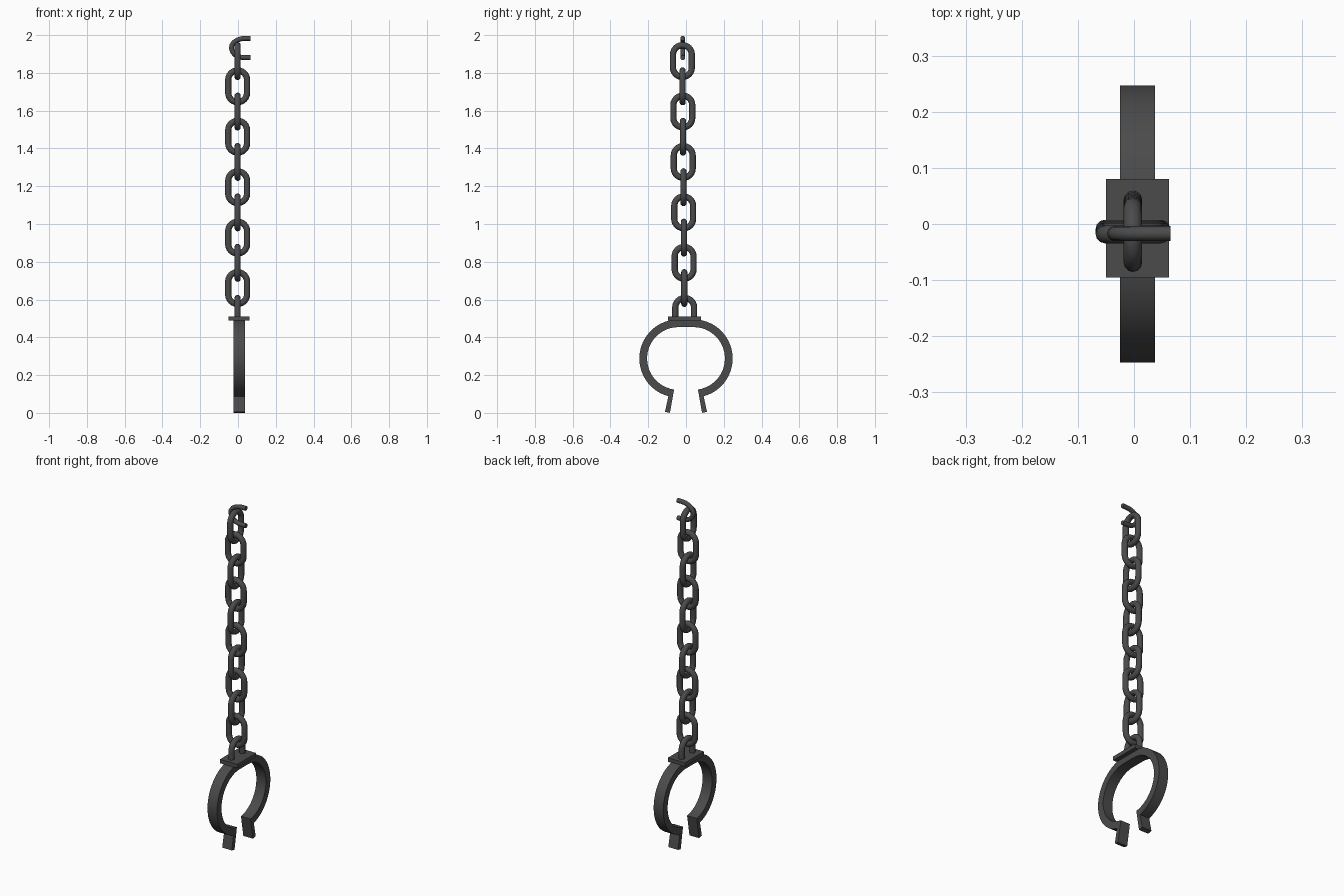
import bpy, bmesh
from math import sin, cos, pi, radians
from mathutils import Vector

if "Cube" in bpy.data.objects:
    bpy.data.objects.remove(bpy.data.objects["Cube"])


def loft(name, rings, closed):
    """Skin a list of equal-sized vertex rings into a smooth-shaded object."""
    bm = bmesh.new()
    vs = [[bm.verts.new(p) for p in ring] for ring in rings]
    k, n = len(vs[0]), len(vs)
    for i in range(n if closed else n - 1):
        a, b = vs[i], vs[(i + 1) % n]
        for j in range(k):
            bm.faces.new((a[j], a[(j + 1) % k], b[(j + 1) % k], b[j]))
    if not closed:
        bm.faces.new(vs[0])
        bm.faces.new(vs[-1][::-1])
    bmesh.ops.recalc_face_normals(bm, faces=bm.faces)
    mesh = bpy.data.meshes.new(name)
    bm.to_mesh(mesh)
    bm.free()
    ob = bpy.data.objects.new(name, mesh)
    bpy.context.collection.objects.link(ob)
    bpy.ops.object.select_all(action='DESELECT')
    bpy.context.view_layer.objects.active = ob
    ob.select_set(True)
    bpy.ops.object.shade_smooth_by_angle(angle=radians(35))
    ob.data.materials.append(iron)
    return ob


def tube(name, path, r, normal, closed, sides=12):
    """Round bar swept along a path lying in the plane with this normal."""
    pts, n, rings = [Vector(p) for p in path], len(path), []
    normal = Vector(normal)
    for i, p in enumerate(pts):
        nxt = pts[(i + 1) % n] if closed else pts[min(i + 1, n - 1)]
        prv = pts[i - 1] if closed else pts[max(i - 1, 0)]
        side = (nxt - prv).normalized().cross(normal)
        rings.append([p + r * (cos(2 * pi * j / sides) * side + sin(2 * pi * j / sides) * normal)
                      for j in range(sides)])
    return loft(name, rings, closed)


iron = bpy.data.materials.new("dark_iron")
iron.diffuse_color = (0.07, 0.07, 0.07, 1)
iron.use_nodes = True
iron.node_tree.nodes["Principled BSDF"].inputs["Base Color"].default_value = iron.diffuse_color

R, HALF, BAR, CX = 0.050, 0.034, 0.0165, -0.002


def arc(a0, a1, dz, n=12):
    return [(R * cos(radians(a0 + (a1 - a0) * i / n)),
             R * sin(radians(a0 + (a1 - a0) * i / n)) + dz) for i in range(n + 1)]


# chain links, alternately turned, leaning slightly towards the front at the top
oval = arc(0, 180, HALF) + arc(180, 360, -HALF)
for i in range(10):
    z = 0.661 + 0.1335 * i
    y = -0.009 - 0.010 * i / 9
    if i % 2 == 0:
        tube("chain_link", [(CX + u, y, z + v) for u, v in oval], BAR, (0, 1, 0), True)
    else:
        tube("chain_link", [(CX, y + u, z + v) for u, v in oval], BAR, (1, 0, 0), True)

# half link fixed to the plate
loop = [(R, -0.022)] + arc(0, 180, HALF) + [(-R, -0.022)]
tube("anchor_loop", [(CX, -0.007 + u, 0.524 + v) for u, v in loop], BAR, (1, 0, 0), False)

# broken open link at the top
hook = [(0.065, 1.983), (0.04, 1.983), (0.018, 1.981), (-0.004, 1.974), (-0.022, 1.962),
        (-0.033, 1.946), (-0.035, 1.929), (-0.029, 1.912), (-0.017, 1.897),
        (0.0, 1.887), (0.02, 1.882), (0.042, 1.881), (0.065, 1.881)]
tube("broken_link", [(x, -0.017, z) for x, z in hook], 0.013, (0, 1, 0), False)

# open cuff: flat top, two round sides and two flared end tabs
CY, CZ, RO, RI, X0, X1 = 0.04, 0.288, 0.207, 0.166, -0.025, 0.037
half = []
for i in range(25):
    t = i / 24
    ao, ai = radians(90 - 165 * t), radians(90 - 172 * t)
    half.append(((CY + RO * cos(ao), CZ + RO * sin(ao)), (CY + RI * cos(ai), CZ + RI * sin(ai))))
half.append(((0.111, 0.006), (0.085, 0.0)))
pairs = [((-o[0], o[1]), (-i[0], i[1])) for o, i in reversed(half)] + half
loft("cuff", [[(X0, *o), (X1, *o), (X1, *i), (X0, *i)] for o, i in pairs], False)

# mounting plate on top of the cuff
loft("plate", [[(-0.05, -0.095, z), (0.062, -0.095, z), (0.062, 0.08, z), (-0.05, 0.08, z)]
               for z in (0.488, 0.511)], False)
